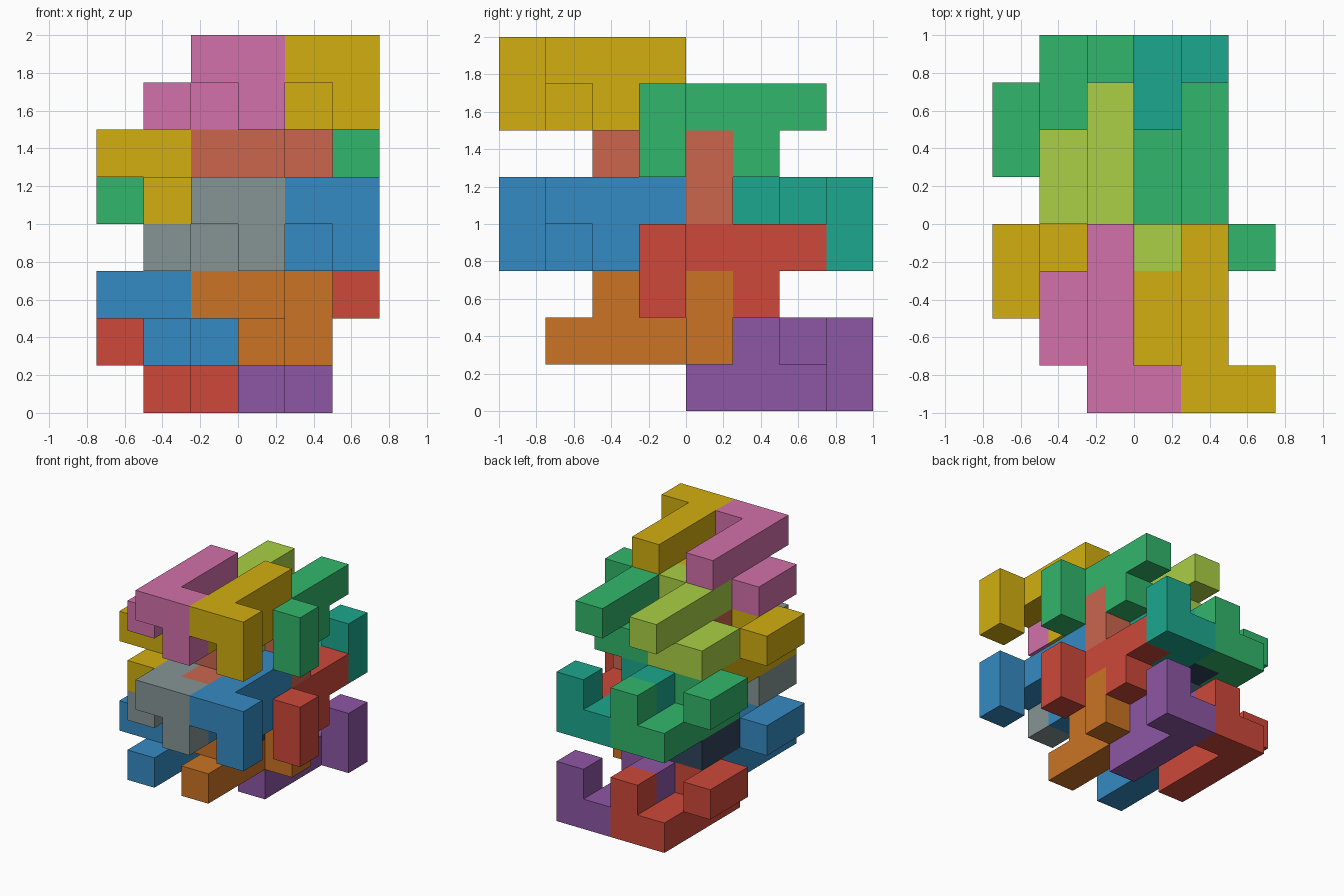
import bpy, bmesh, math

if "Cube" in bpy.data.objects:
    bpy.data.objects.remove(bpy.data.objects["Cube"])

CELL = 0.25

# One ten-cube interlocking piece, in grid cells
PIECE = [(1, 4, 0), (1, 5, 0), (1, 6, 0), (1, 7, 0),   # long bar
         (2, 7, 0), (2, 7, 1),                         # end hook
         (1, 5, 1), (0, 5, 1), (0, 6, 1)]              # side arm

COLOURS = {
    "red": (0.80, 0.29, 0.24), "purple": (0.55, 0.34, 0.64),
    "grey": (0.52, 0.58, 0.58), "blue": (0.22, 0.54, 0.76),
    "orange": (0.79, 0.45, 0.16), "navy": (0.20, 0.27, 0.36),
    "green": (0.21, 0.71, 0.42), "teal": (0.13, 0.65, 0.55),
    "pink": (0.82, 0.44, 0.66), "yellow": (0.82, 0.68, 0.09),
    "salmon": (0.79, 0.40, 0.31), "lime": (0.66, 0.81, 0.28),
}


def material(name):
    mat = bpy.data.materials.get(name) or bpy.data.materials.new(name)
    mat.diffuse_color = [c ** 2.2 for c in COLOURS[name]] + [1.0]
    mat.use_nodes = True
    mat.node_tree.nodes["Principled BSDF"].inputs["Base Color"].default_value = mat.diffuse_color
    return mat


def piece_mesh(cells):
    """Outer skin of a group of cubes, with flat areas merged."""
    bm = bmesh.new()
    verts = {}

    def vert(p):
        if p not in verts:
            verts[p] = bm.verts.new(((p[0] - 3) * CELL, (p[1] - 4) * CELL, p[2] * CELL))
        return verts[p]

    for cell in cells:
        for a in range(3):
            b, c = (a + 1) % 3, (a + 2) % 3
            for side in (0, 1):
                neighbour = list(cell)
                neighbour[a] += 2 * side - 1
                if tuple(neighbour) in cells:
                    continue
                ring = []
                for u, v in ((0, 0), (1, 0), (1, 1), (0, 1)):
                    p = list(cell)
                    p[a] += side
                    p[b] += u
                    p[c] += v
                    ring.append(vert(tuple(p)))
                bm.faces.new(ring if side else ring[::-1])
    bmesh.ops.dissolve_limit(bm, angle_limit=0.01, verts=bm.verts, edges=bm.edges)
    mesh = bpy.data.meshes.new("interlocking_piece")
    bm.to_mesh(mesh)
    bm.free()
    return mesh


base = piece_mesh(PIECE)

# Four placements per layer: position, turned over or not, colours (lower, upper) left and right
PLACES = [
    ("bottom_back", (0, 0, 0), False, (("red", "purple"), ("green", "teal"))),
    ("bottom_front", (0, -0.75, 0.25), False, (("blue", "orange"), ("yellow", "salmon"))),
    ("top_front", (0.25, 0, 1.25), True, (("grey", "blue"), ("pink", "yellow"))),
    ("top_back", (0.25, 0.75, 1.0), True, (("navy", "red"), ("lime", "green"))),
]

for layer, layer_name in enumerate(("lower", "upper")):
    for place, (x, y, z), turned, colours in PLACES:
        for side, side_name in enumerate(("left", "right")):
            mesh = base.copy()
            mesh.materials.append(material(colours[layer][side]))
            obj = bpy.data.objects.new(f"{layer_name}_{place}_{side_name}_piece", mesh)
            obj.location = (x + 0.5 * side, y, z + 0.75 * layer)
            obj.rotation_euler = (math.pi if turned else 0, 0, 0)
            bpy.context.collection.objects.link(obj)
bpy.data.meshes.remove(base)
